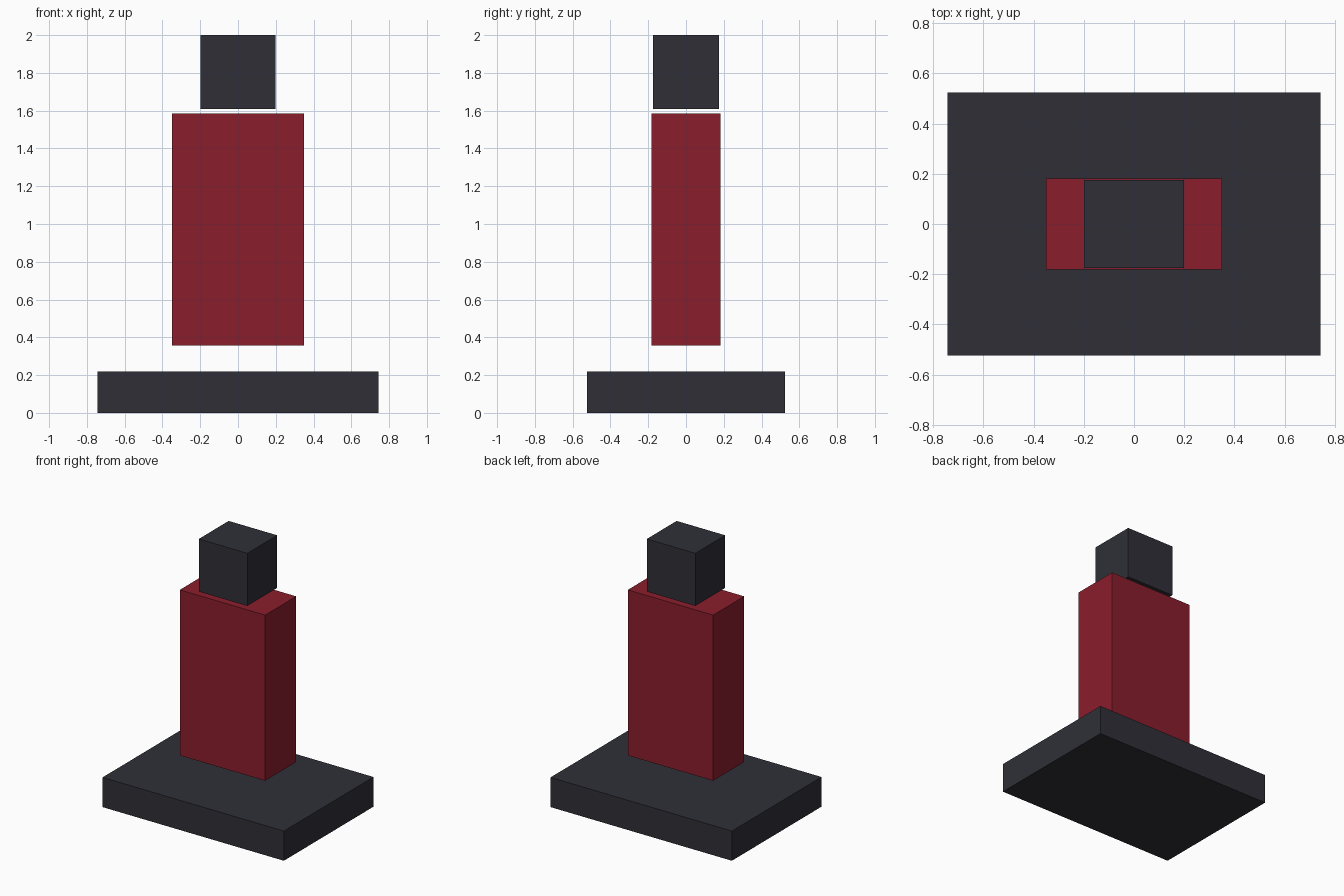
import bpy

if "Cube" in bpy.data.objects:
    bpy.data.objects.remove(bpy.data.objects["Cube"])


def make_material(name, color):
    mat = bpy.data.materials.new(name)
    mat.diffuse_color = (*color, 1.0)
    mat.use_nodes = True
    mat.node_tree.nodes["Principled BSDF"].inputs["Base Color"].default_value = mat.diffuse_color
    return mat


def box(name, width, depth, z_low, z_high, mat):
    """Box centred on x = y = 0, spanning z_low to z_high."""
    bpy.ops.mesh.primitive_cube_add(size=1, location=(0, 0, (z_low + z_high) / 2))
    obj = bpy.context.object
    obj.name = name
    obj.scale = (width, depth, z_high - z_low)
    bpy.ops.object.transform_apply(location=False, rotation=False, scale=True)
    obj.data.materials.append(mat)
    return obj


dark = make_material("dark_grey", (0.029, 0.028, 0.039))
red = make_material("deep_red", (0.254, 0.013, 0.025))

# Wide base slab
box("base", 1.488, 1.05, 0.0, 0.22, dark)
# Upright body floating above the base
box("body", 0.70, 0.364, 0.357, 1.585, red)
# Head block floating just above the body
box("head", 0.398, 0.35, 1.61, 2.0, dark)
